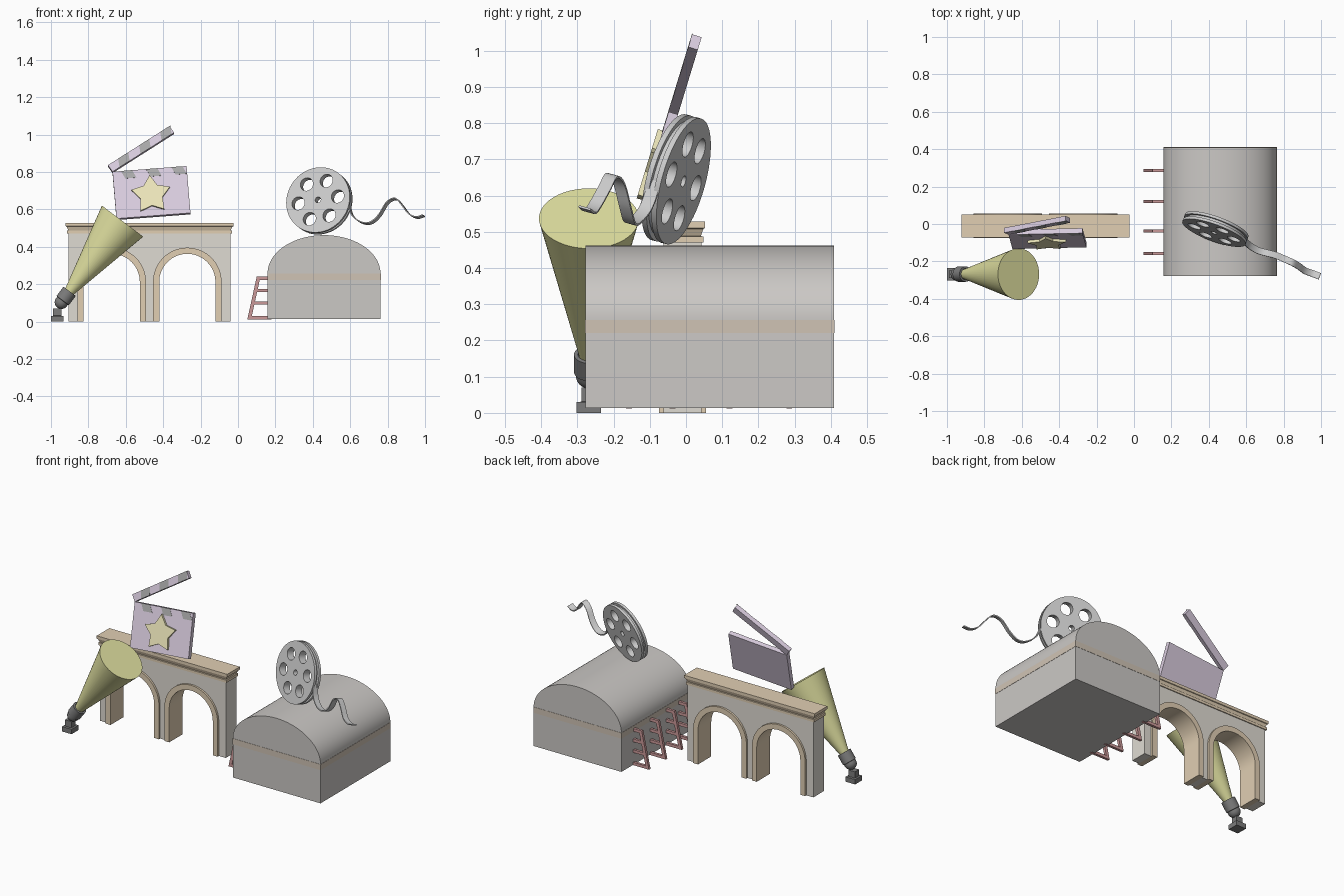
import bpy, bmesh
from math import pi, sin, cos, radians
from mathutils import Matrix, Vector

if "Cube" in bpy.data.objects:
    bpy.data.objects.remove(bpy.data.objects["Cube"])

T = lambda x, y, z: Matrix.Translation((x, y, z))
UP = Matrix.Rotation(pi / 2, 4, 'X')          # drawing plane stands up, facing the front
mats = {}


def paint(ob, color):
    if color:
        if color not in mats:
            mats[color] = bpy.data.materials.new("colour_%d" % len(mats))
            mats[color].diffuse_color = (*color, 1)
        ob.data.materials.append(mats[color])
    bpy.ops.object.select_all(action='DESELECT')
    ob.select_set(True)
    bpy.context.view_layer.objects.active = ob


def plate(name, loops, depth, matrix, color=None):
    """Flat outline (inner loops are holes) given a thickness."""
    cu = bpy.data.curves.new(name, 'CURVE')
    cu.dimensions, cu.fill_mode, cu.extrude = '2D', 'BOTH', depth / 2
    for pts in loops:
        s = cu.splines.new('POLY')
        s.points.add(len(pts) - 1)
        for p, (x, y) in zip(s.points, pts):
            p.co = (x, y, 0, 1)
        s.use_cyclic_u = True
    ob = bpy.data.objects.new(name, cu)
    bpy.context.collection.objects.link(ob)
    ob.matrix_world = matrix
    paint(ob, color)
    bpy.ops.object.convert(target='MESH')
    bpy.ops.object.shade_smooth_by_angle()
    return bpy.context.object


def from_bmesh(name, bm, matrix, color=None):
    bmesh.ops.recalc_face_normals(bm, faces=bm.faces)
    me = bpy.data.meshes.new(name)
    bm.to_mesh(me)
    bm.free()
    ob = bpy.data.objects.new(name, me)
    bpy.context.collection.objects.link(ob)
    ob.matrix_world = matrix
    paint(ob, color)
    bpy.ops.object.shade_smooth_by_angle()
    return ob


def loft(name, rings, matrix, color=None):
    """Skin a list of closed rings and cap both ends."""
    bm = bmesh.new()
    vs = [[bm.verts.new(p) for p in r] for r in rings]
    n = len(vs[0])
    for a, b in zip(vs, vs[1:]):
        for i in range(n):
            bm.faces.new((a[i], a[(i + 1) % n], b[(i + 1) % n], b[i]))
    bm.faces.new(vs[0])
    bm.faces.new(vs[-1])
    return from_bmesh(name, bm, matrix, color)


def stack(name, levels, matrix, color=None):
    return loft(name, [[(-a, -b, z), (a, -b, z), (a, b, z), (-a, b, z)] for a, b, z in levels], matrix, color)


def lathe(name, profile, matrix, color=None, n=48):
    return loft(name, [[(r * cos(2 * pi * i / n), r * sin(2 * pi * i / n), h) for i in range(n)]
                       for r, h in profile], matrix, color)


def arc(cx, cy, rx, ry, a0, a1, n):
    return [(cx + rx * cos(radians(a0 + (a1 - a0) * i / n)),
             cy + ry * sin(radians(a0 + (a1 - a0) * i / n))) for i in range(n + 1)]


def circle(cx, cy, r, n=32):
    return arc(cx, cy, r, r, 0, 360, n)[:-1]


def rect(x0, y0, x1, y1):
    return [(x0, y0), (x1, y0), (x1, y1), (x0, y1)]


STONE, TAN, RED = (.74, .71, .65), (.75, .62, .45), (.6, .32, .32)
PURPLE, DARK, STAR = (.7, .61, .74), (.4, .4, .4), (.85, .8, .5)
BEAM, BLACK, HALL, BAND = (.76, .76, .36), (.2, .2, .2), (.6, .58, .56), (.63, .55, .46)

# Arcade wall with two arches
WX, WY, SPRING, RO, RI = -.473, -.01, .212, .183, .15
arches = (-.202, .202)
outline = [(-.433, 0)]
for c in arches:
    outline += [(c - RO, 0)] + arc(c, SPRING, RO, RO, 180, 0, 32) + [(c + RO, 0)]
outline += [(.433, 0), (.433, .473), (-.433, .473)]
plate("arcade_wall", [outline], .105, T(WX, WY, 0) @ UP, STONE)
for c in arches:
    trim = [(c - RO, 0)] + arc(c, SPRING, RO, RO, 180, 0, 32) + [(c + RO, 0)]
    trim += [(c + RI, 0)] + arc(c, SPRING, RI, RI, 0, 180, 32) + [(c - RI, 0)]
    plate("arch_trim", [trim], .13, T(WX, WY, 0) @ UP, TAN)
stack("cornice", [(.441, .058, .471), (.441, .058, .487), (.434, .051, .488), (.444, .058, .508),
                  (.449, .062, .51), (.449, .062, .528)], T(WX, WY, 0), TAN)

# Barrel-roofed hall with band
hall = [(-.302, .014), (.302, .014)] + arc(0, .257, .302, .205, 0, 180, 48)
plate("barrel_hall", [hall], .686, T(.46, .066, 0) @ UP, HALL)
stack("hall_band", [(.3035, .3445, .221), (.3035, .3445, .257)], T(.46, .066, 0), BAND)

# Ladder-shaped side brackets
stile = lambda z: .05 + .22 * (z - .012)
rungs = [(.012, .03), (.09, .108), (.157, .175), (.222, .24)]
ladder = [[(.05, .012), (.18, .012), (.18, .24), (stile(.24), .24)]]
for (_, a), (b, _) in zip(rungs, rungs[1:]):
    ladder.append([(stile(a) + .02, a), (.165, a), (.165, b), (stile(b) + .02, b)])
for y in (.285, .12, -.037, -.157):
    plate("side_ladder", ladder, .016, T(0, y, 0) @ UP, RED)

# Film reel: two plates around a core, holes right through
normal = Vector((-.33, -.9, .25)).normalized()
reel = T(.435, -.027, .645) @ normal.to_track_quat('Z', 'Y').to_matrix().to_4x4()
holes = [circle(0, 0, .016)]
for i in range(6):
    a = radians(10 + 60 * i)
    holes.append(circle(.112 * cos(a), .112 * sin(a), .036))
for name, r, d, z in (("reel_front", .18, .015, .015), ("reel_core", .165, .015, 0), ("reel_back", .18, .015, -.015)):
    plate(name, [circle(0, 0, r, 64)] + holes, d, reel @ T(0, 0, z))

# Loose film strip
path = [Vector(p) for p in ((.59, -.085, .64), (.612, -.11, .568), (.66, -.14, .53), (.71, -.155, .527),
                            (.757, -.167, .567), (.80, -.185, .635), (.845, -.205, .655), (.88, -.225, .62),
                            (.915, -.25, .575), (.955, -.265, .556), (.993, -.28, .566))]
ext = [2 * path[0] - path[1]] + path + [2 * path[-1] - path[-2]]
curve = []
for a, b, c, d in zip(ext, ext[1:], ext[2:], ext[3:]):
    for k in range(6):
        t = k / 6
        curve.append(.5 * (2 * b + (c - a) * t + (2 * a - 5 * b + 4 * c - d) * t * t
                           + (3 * b - a - 3 * c + d) * t ** 3))
curve.append(path[-1])
rings = []
for i, p in enumerate(curve):
    along = curve[min(i + 1, len(curve) - 1)] - curve[max(i - 1, 0)]
    up = normal.cross(along).normalized() * .003
    w = normal * .018
    rings.append([p - w - up, p + w - up, p + w + up, p - w + up])
loft("film_strip", rings, Matrix())

# Clapperboard, leaning back
board = T(-.4625, -.078, .687) @ Matrix.Rotation(radians(-17), 4, 'X') @ Matrix.Rotation(radians(-4.6), 4, 'Y') @ UP
stick = board @ T(-.1985, .1315, 0) @ Matrix.Rotation(radians(29), 4, 'Z')
plate("clapper_board", [rect(-.1985, -.1315, .1985, .1315)], .027, board, PURPLE)
plate("clapper_stick", [rect(0, 0, .395, .044)], .027, stick, PURPLE)
for i in range(3):
    u = .045 + .135 * i
    plate("board_stripe", [[(u - .1985, .1315), (u - .1785, .0885), (u - .1185, .0885), (u - .1385, .1315)]],
          .002, board @ T(0, 0, .0138), DARK)
    plate("stick_stripe", [[(u, 0), (u + .065, 0), (u + .085, .044), (u + .02, .044)]],
          .002, stick @ T(0, 0, .0138), DARK)
star = []
for i in range(10):
    r, a = (.108, .062)[i % 2], pi / 2 + pi * i / 5
    star.append((r * cos(a), r * sin(a)))
plate("star", [star], .016, board @ T(-.003, -.015, .02), STAR)

# Spotlight: foot, lamp housing and light beam
stack("spotlight_foot", [(.033, .034, 0), (.033, .034, .03), (.022, .02, .031), (.022, .02, .07)],
      T(-.967, -.268, 0), BLACK)
axis = T(-.905, -.268, .155) @ Vector((.602, 0, .799)).to_track_quat('Z', 'Y').to_matrix().to_4x4()
dome = [(max(.036 * cos(radians(a)), .001), -.065 + .036 * sin(radians(a))) for a in range(-90, 1, 10)]
lathe("lamp_housing", dome + [(.036, -.055), (.041, -.053), (.041, .008), (.03, .008), (.03, -.01)], axis, BLACK)
lathe("light_beam", [(.025, -.005), (.138, .478)], axis, BEAM)

for m in bpy.data.materials:
    if m.users and not m.is_grease_pencil:
        m.use_nodes = True
        m.node_tree.nodes["Principled BSDF"].inputs["Base Color"].default_value = m.diffuse_color
